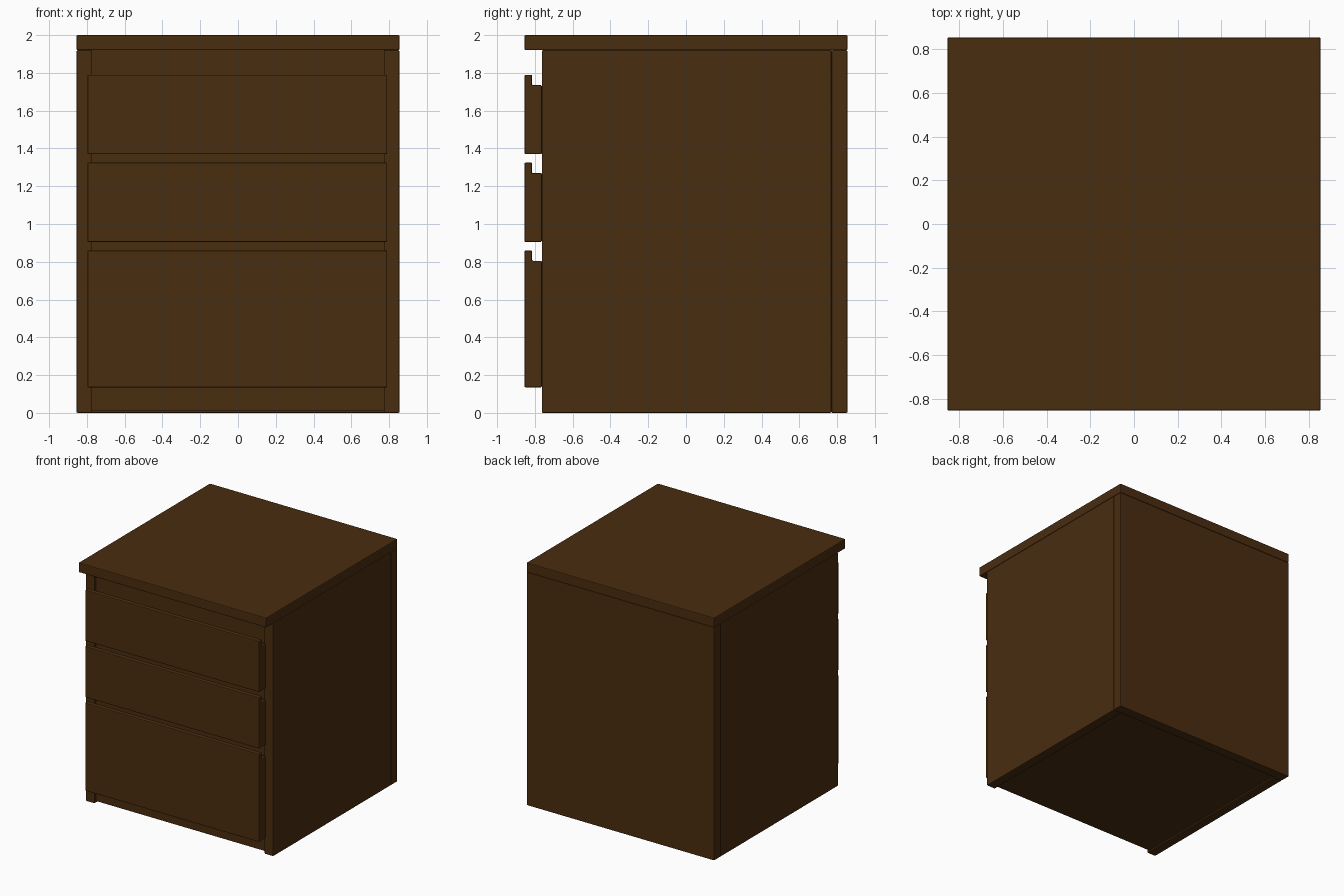
import bpy, bmesh

if "Cube" in bpy.data.objects:
    bpy.data.objects.remove(bpy.data.objects["Cube"])

wood = bpy.data.materials.new("dark_brown_wood")
wood.diffuse_color = (0.068, 0.026, 0.005, 1.0)
wood.use_nodes = True
wood.node_tree.nodes["Principled BSDF"].inputs["Base Color"].default_value = wood.diffuse_color


def extrude_x(name, profile, x0, x1, bevel=0.006):
    """Sweep a (y, z) outline from x0 to x1 and soften its edges."""
    bm = bmesh.new()
    face = bm.faces.new([bm.verts.new((x0, y, z)) for y, z in profile])
    geo = bmesh.ops.extrude_face_region(bm, geom=[face])["geom"]
    verts = [v for v in geo if isinstance(v, bmesh.types.BMVert)]
    bmesh.ops.translate(bm, verts=verts, vec=(x1 - x0, 0, 0))
    bmesh.ops.recalc_face_normals(bm, faces=bm.faces)
    mesh = bpy.data.meshes.new(name)
    bm.to_mesh(mesh)
    bm.free()
    mesh.materials.append(wood)
    ob = bpy.data.objects.new(name, mesh)
    bpy.context.collection.objects.link(ob)
    if bevel:
        mod = ob.modifiers.new("soft_edges", 'BEVEL')
        mod.width = bevel
        mod.segments = 2
    return ob


def board(name, x0, x1, y0, y1, z0, z1, bevel=0.006):
    return extrude_x(name, [(y0, z0), (y1, z0), (y1, z1), (y0, z1)], x0, x1, bevel)


# Outer case: top, sides, back
board("top_panel", -0.855, 0.855, -0.855, 0.855, 1.92, 2.0)
board("left_side", -0.855, -0.775, -0.763, 0.77, 0, 1.92)
board("right_side", 0.775, 0.855, -0.763, 0.77, 0, 1.92)
board("back_panel", -0.855, 0.855, 0.77, 0.855, 0, 1.92)

# Inner case: recessed front rails and floor
board("inner_case", -0.775, 0.775, -0.74, 0.77, 0.012, 1.92, 0)

# Drawer fronts with a stepped finger-grip lip along the top
for name, z0, z1 in (("top_drawer", 1.37, 1.79),
                     ("middle_drawer", 0.905, 1.325),
                     ("bottom_drawer", 0.135, 0.86)):
    profile = [(-0.855, z0), (-0.763, z0), (-0.763, z1 - 0.055),
               (-0.815, z1 - 0.055), (-0.815, z1), (-0.855, z1)]
    extrude_x(name + "_front", profile, -0.797, 0.79)
    # Drawer box joining the front to the case
    board(name + "_box", -0.765, 0.765, -0.77, -0.73, z0 + 0.02, z1 - 0.065, 0)
